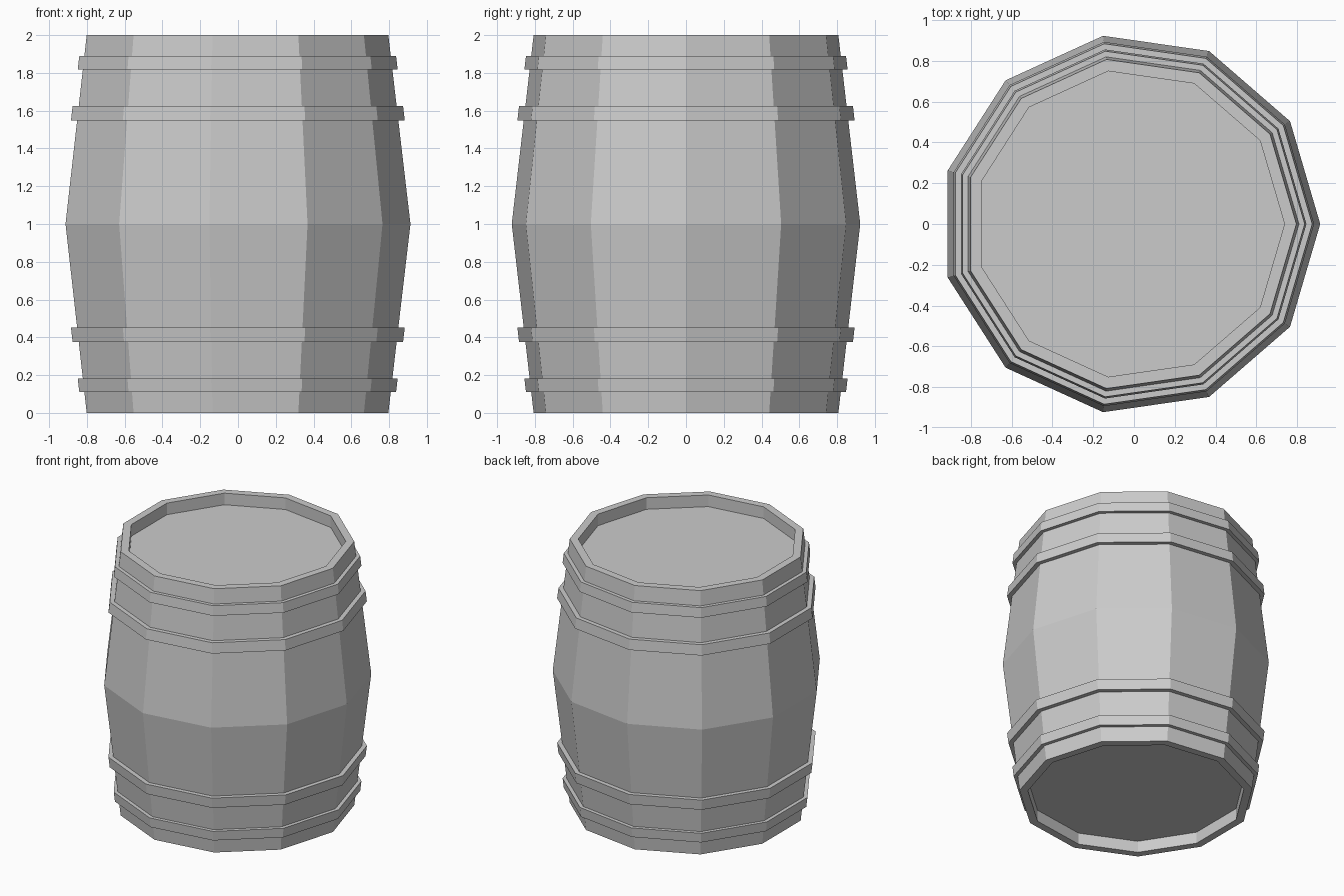
import bpy, bmesh, math

if "Cube" in bpy.data.objects:
    bpy.data.objects.remove(bpy.data.objects["Cube"])

SIDES = 11
CX = -0.019          # centres the odd-sided ring's bounding box
R_END, R_MID = 0.815, 0.932
R_LID, RECESS = 0.757, 0.088


def wall(z):
    """Outer stave radius at height z."""
    return R_MID - (R_MID - R_END) * abs(z - 1)


def revolve(name, profile, closed=False):
    """Spin an (r, z) profile into an 11-sided solid; open ends get flat caps."""
    bm = bmesh.new()
    rings = []
    for r, z in profile:
        rings.append([bm.verts.new((CX + r * math.cos(2 * math.pi * i / SIDES),
                                    r * math.sin(2 * math.pi * i / SIDES), z))
                      for i in range(SIDES)])
    pairs = list(zip(rings, rings[1:]))
    if closed:
        pairs.append((rings[-1], rings[0]))
    else:
        bm.faces.new(rings[0])
        bm.faces.new(rings[-1])
    for a, b in pairs:
        for i in range(SIDES):
            j = (i + 1) % SIDES
            bm.faces.new((a[i], a[j], b[j], b[i]))
    bmesh.ops.recalc_face_normals(bm, faces=bm.faces)
    mesh = bpy.data.meshes.new(name)
    bm.to_mesh(mesh)
    bm.free()
    obj = bpy.data.objects.new(name, mesh)
    bpy.context.collection.objects.link(obj)
    return obj


# Bulging body with recessed lid and base
revolve("barrel_body", [(R_LID, RECESS), (R_LID, 0), (R_END, 0), (R_MID, 1),
                        (R_END, 2), (R_LID, 2), (R_LID, 2 - RECESS)])

# Four hoops following the slope of the staves, mirrored top to bottom
for label, z0, z1, out in (("end", 0.11, 0.183, 0.028), ("inner", 0.374, 0.452, 0.034)):
    for side in ("lower", "upper"):
        a, b = (z0, z1) if side == "lower" else (2 - z1, 2 - z0)
        revolve(f"{side}_{label}_hoop",
                [(wall(a) - 0.01, a), (wall(a) + out, a),
                 (wall(b) + out, b), (wall(b) - 0.01, b)], closed=True)
